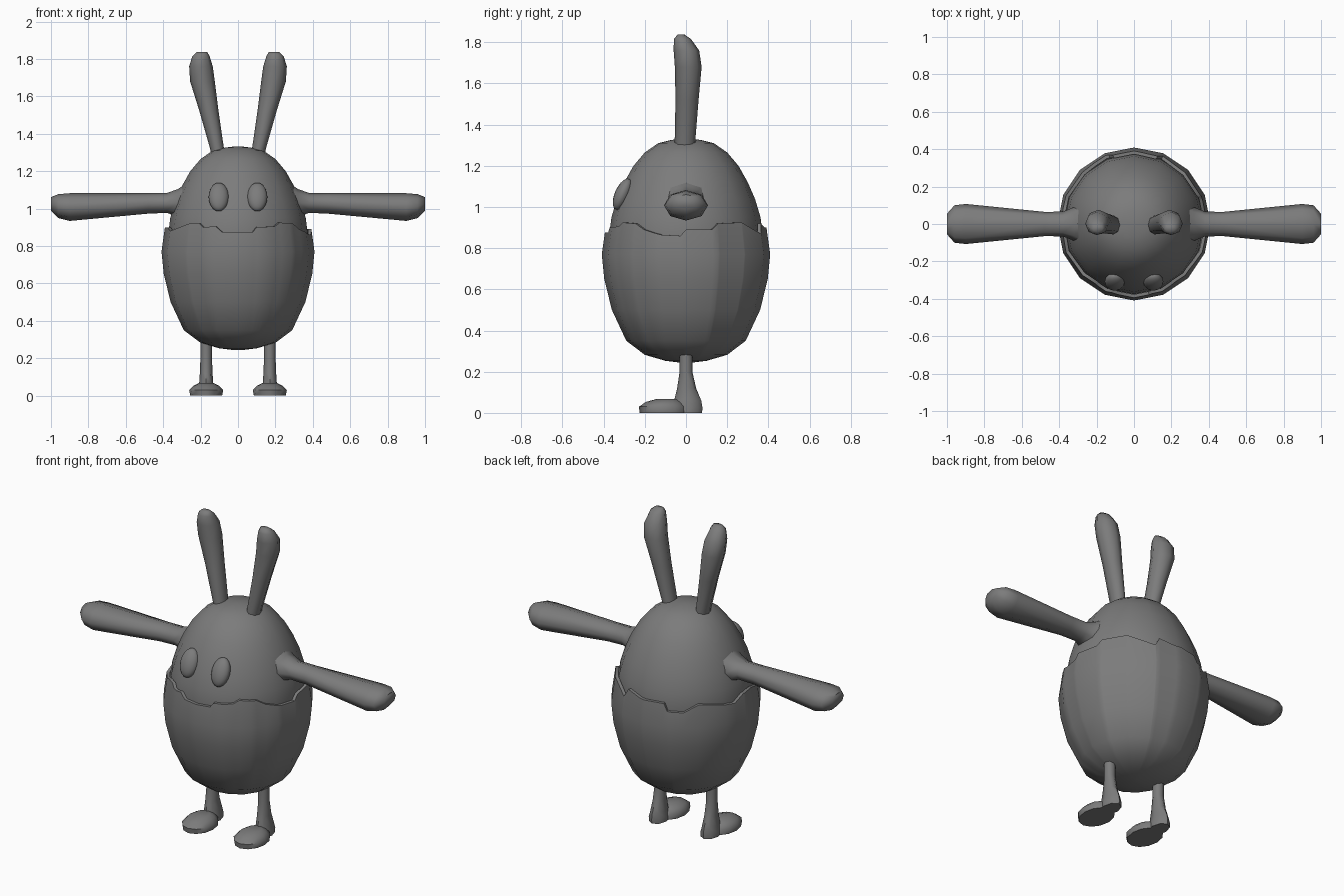
import bpy, bmesh, math
from mathutils import Vector

cube = bpy.data.objects.get("Cube")
if cube:
    bpy.data.objects.remove(cube, do_unlink=True)

grey = bpy.data.materials.new("plain grey")
grey.use_nodes = True
tone = (0.2, 0.2, 0.2, 1)
grey.diffuse_color = tone
grey.node_tree.nodes["Principled BSDF"].inputs["Base Color"].default_value = tone


def finish(bm, name, angle=60):
    bmesh.ops.recalc_face_normals(bm, faces=bm.faces)
    mesh = bpy.data.meshes.new(name)
    bm.to_mesh(mesh)
    bm.free()
    mesh.materials.append(grey)
    obj = bpy.data.objects.new(name, mesh)
    bpy.context.collection.objects.link(obj)
    bpy.ops.object.select_all(action='DESELECT')
    obj.select_set(True)
    bpy.context.view_layer.objects.active = obj
    bpy.ops.object.shade_smooth_by_angle(angle=math.radians(angle))
    return obj


def bridge(bm, rings):
    for a, b in zip(rings, rings[1:]):
        n = len(a)
        for i in range(n):
            j = (i + 1) % n
            bm.faces.new((a[i], a[j], b[j], b[i]))


def loft(name, sections, u, v, sides=8):
    """Skin oval sections given as (centre, half width along u, half width along v)."""
    bm = bmesh.new()
    u, v = Vector(u), Vector(v)
    rings = []
    for centre, ru, rv in sections:
        turns = [math.tau * i / sides for i in range(sides)]
        rings.append([bm.verts.new(Vector(centre) + u * ru * math.cos(t)
                                   + v * rv * math.sin(t)) for t in turns])
    bridge(bm, rings)
    bm.faces.new(rings[0])
    bm.faces.new(rings[-1])
    return finish(bm, name)


def polygon_factor(t, sides=16):
    step = math.tau / sides
    return math.cos(step / 2) / math.cos(t % step - step / 2)


# Egg-shaped body
body_profile = [(.3, .5), (.355, .7), (.375, .85), (.362, .95), (.335, 1.04),
                (.3, 1.12), (.255, 1.2), (.2, 1.265), (.135, 1.31), (.07, 1.326)]
loft("body", [((0, 0, z), r, r) for r, z in body_profile] + [((0, 0, 1.332), .02, .02)],
     (1, 0, 0), (0, 1, 0), 16)

# Cracked eggshell: angle in degrees and height of the broken rim
rim = [(-157, .88), (-132, .92), (-123, .92), (-119, .9), (-108, .905), (-103, .875),
       (-78, .875), (-75, .9), (-59, .905), (-54, .925), (-40, .92), (-32, .89),
       (-18, .865), (-4, .86), (0, .89), (19, .89), (24, .92), (44, .925), (67, .87),
       (71, .92), (85, .9), (107, .9), (110, .86), (123, .855), (135, .9),
       (168, .865), (178, .9), (190, .9)]


def rim_height(deg):
    points = [(rim[-1][0] - 360, rim[-1][1])] + rim + [(rim[0][0] + 360, rim[0][1])]
    for (a, za), (b, zb) in zip(points, points[1:]):
        if a <= deg <= b:
            return za + (zb - za) * (deg - a) / (b - a)
    return .9


columns = sorted({a for a, z in rim} | {i * 22.5 - 157.5 for i in range(16)})
columns = [a for a in columns if a < 202]
shell_profile = [(.02, .243), (.1, .253), (.2, .282), (.29, .35), (.36, .5),
                 (.397, .65), (.409, .77)]
bm = bmesh.new()
rings = []


def shell_ring(radius, height):
    ring = []
    for deg in columns:
        t = math.radians(deg)
        z = height(deg)
        r = radius(z) * polygon_factor(t)
        ring.append(bm.verts.new((r * math.cos(t), r * math.sin(t), z)))
    rings.append(ring)


for r, z in shell_profile:
    shell_ring(lambda h, r=r: r, lambda d, z=z: z)
shell_ring(lambda h: .409 - (h - .77) * .14, rim_height)
shell_ring(lambda h: .391 - (h - .77) * .14, rim_height)
shell_ring(lambda h: .385, lambda d: .78)
bridge(bm, rings)
bm.faces.new(rings[0])
finish(bm, "eggshell", 50)

X, Y, Z = (1, 0, 0), (0, 1, 0), (0, 0, 1)
arm = [(.26, 1.03, .13, .115), (.32, 1.03, .09, .075), (.38, 1.03, .066, .053),
       (.48, 1.028, .065, .055), (.9, 1.008, .107, .074), (.96, 1.013, .1, .064),
       (1, 1.025, .055, .036)]
ear = [(.1, -.005, 1.25, .036, .05), (.112, -.005, 1.32, .037, .05),
       (.155, .005, 1.52, .051, .056), (.19, .011, 1.68, .066, .065),
       (.198, .002, 1.76, .063, .062), (.198, -.017, 1.815, .046, .042),
       (.193, -.024, 1.837, .028, .018)]
leg = [(.3, 0, .032, .032), (.2, 0, .031, .031), (.12, .003, .034, .046),
       (.06, .008, .038, .066), (.025, .008, .048, .072), (0, .008, .048, .07)]
foot = [(0, -.11, .085, .115), (.03, -.113, .091, .116),
        (.053, -.107, .068, .088), (.067, -.095, .04, .05)]

for side, s in (("left", 1), ("right", -1)):
    # Limbs and ears
    loft(side + "_arm", [((s * x, 0, z), ry, rz) for x, z, ry, rz in arm], Y, Z)
    loft(side + "_ear", [((s * x, y, z), rx, ry) for x, y, z, rx, ry in ear], X, Y)
    loft(side + "_leg", [((s * .17, y, z), rx, ry) for z, y, rx, ry in leg], X, Y)
    loft(side + "_foot", [((s * .17, y, z), rx, ry) for z, y, rx, ry in foot], X, Y, 12)
    # Bulging oval eye
    bm = bmesh.new()
    bmesh.ops.create_uvsphere(bm, u_segments=16, v_segments=10, radius=1)
    eye = finish(bm, side + "_eye")
    eye.scale = (.054, .038, .082)
    eye.rotation_euler.x = math.radians(-24)
    eye.location = (s * .103, -.308, 1.062)
